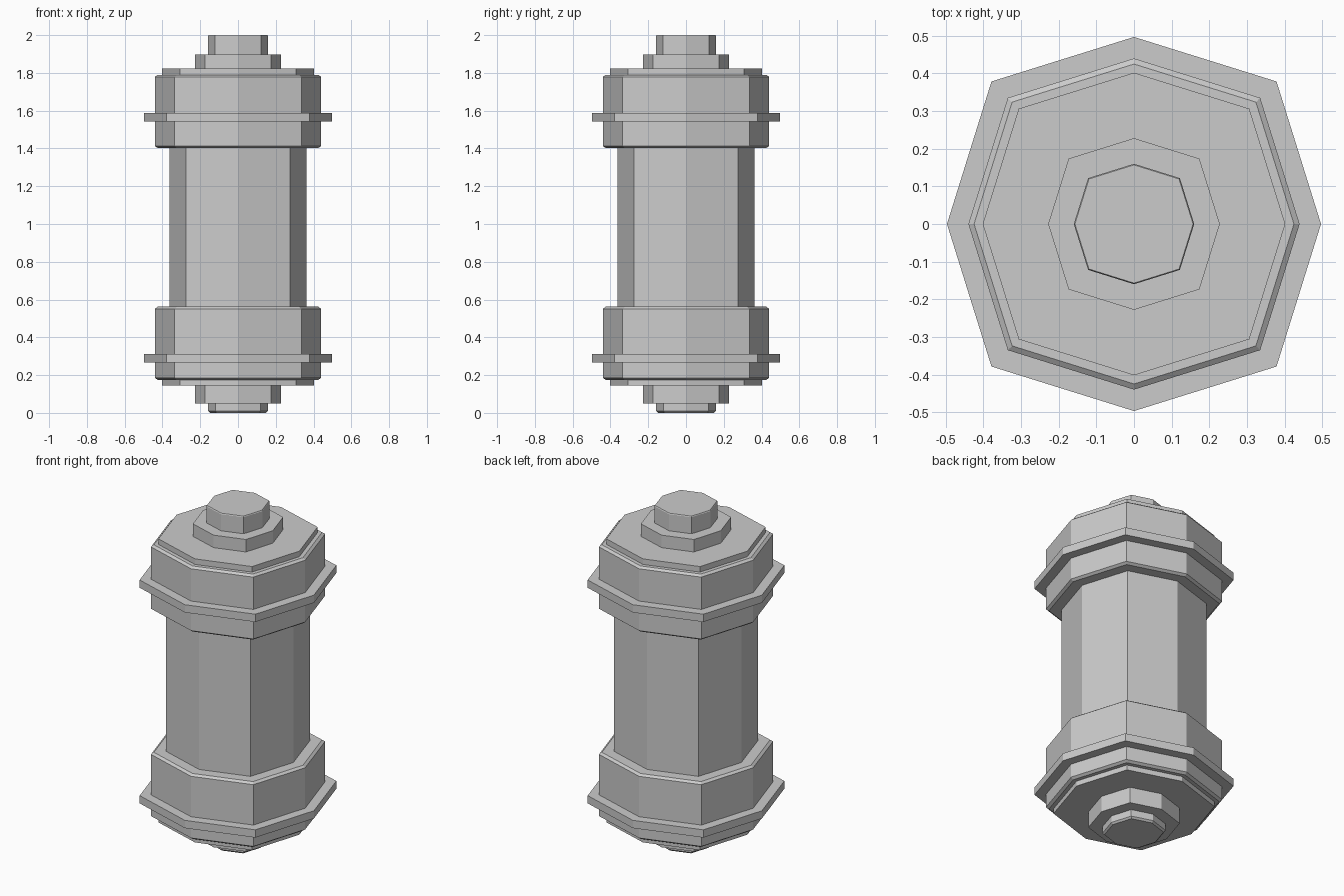
import bpy, bmesh

if "Cube" in bpy.data.objects:
    bpy.data.objects.remove(bpy.data.objects["Cube"])

# Eight-sided plan: points on the axes, slightly bulged diagonals
D = 0.762
PLAN = [(1, 0), (D, D), (0, 1), (-D, D), (-1, 0), (-D, -D), (0, -1), (D, -D)]


def turned(name, profile):
    """Closed eight-sided solid from (radius, z) pairs, bottom to top."""
    bm = bmesh.new()
    rings = [[bm.verts.new((x * r, y * r, z)) for x, y in PLAN] for r, z in profile]
    for a, b in zip(rings, rings[1:]):
        for i in range(8):
            j = (i + 1) % 8
            bm.faces.new((a[i], a[j], b[j], b[i]))
    bm.faces.new(rings[0][::-1])
    bm.faces.new(rings[-1])
    mesh = bpy.data.meshes.new(name)
    bm.to_mesh(mesh)
    bm.free()
    ob = bpy.data.objects.new(name, mesh)
    bpy.context.collection.objects.link(ob)
    return ob


def drum(name, r, z0, z1, low=0.0, high=0.0, inset=0.015):
    """Prism with optional chamfers of height low / high."""
    p = [(r - inset, z0), (r, z0 + low)] if low else [(r, z0)]
    p += [(r, z1 - high), (r - inset, z1)] if high else [(r, z1)]
    return turned(name, p)


# Central tube
drum("tube", 0.363, 0.54, 1.42)

# Lower end
drum("lower_tip", 0.158, 0.0, 0.06, low=0.01, inset=0.01)
drum("lower_collar", 0.228, 0.05, 0.15)
drum("lower_plate", 0.402, 0.145, 0.18)
drum("lower_cap", 0.44, 0.175, 0.562, low=0.011, high=0.011)
drum("lower_flange", 0.497, 0.266, 0.312)

# Upper end
drum("upper_cap", 0.44, 1.402, 1.79, low=0.011, high=0.011)
drum("upper_flange", 0.497, 1.542, 1.588)
drum("upper_plate", 0.402, 1.785, 1.823)
drum("upper_collar", 0.228, 1.82, 1.897)
drum("upper_tip", 0.16, 1.89, 2.0, high=0.005, inset=0.003)
